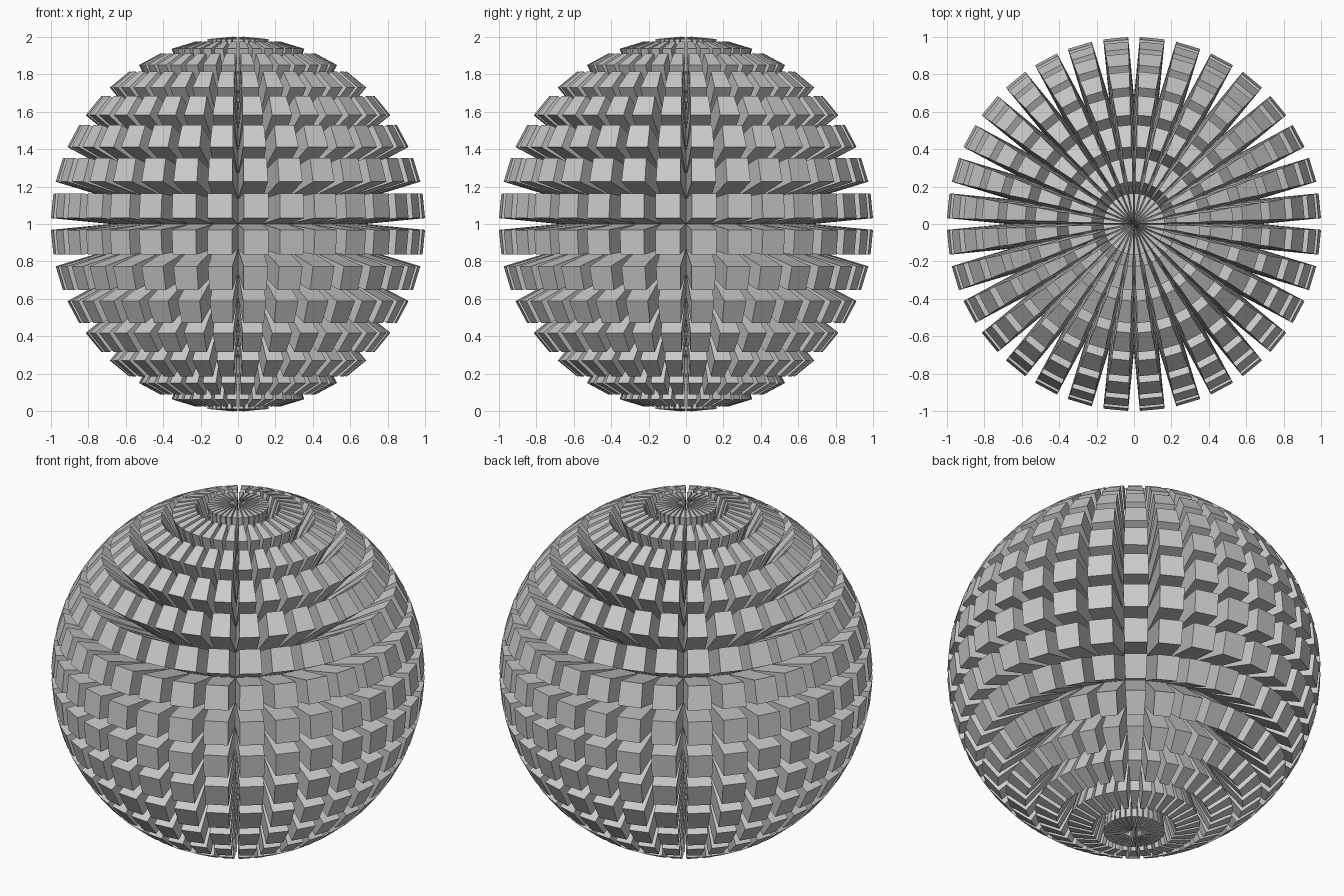
import bpy, bmesh
from mathutils import Vector

if "Cube" in bpy.data.objects:
    bpy.data.objects.remove(bpy.data.objects["Cube"])

RADIUS, DEPTH = 0.68, 0.3215  # core sphere radius, block height

# Core sphere: 32 segments, 16 rings
bm = bmesh.new()
bmesh.ops.create_uvsphere(bm, u_segments=32, v_segments=16, radius=RADIUS)

# Push every face out along its own normal as a separate straight block
caps = bmesh.ops.extrude_discrete_faces(bm, faces=bm.faces[:])["faces"]
for f in caps:
    f.normal_update()
    n = f.normal.copy()
    if n.dot(f.calc_center_median()) < 0:
        n.negate()
    for v in f.verts:
        v.co += n * DEPTH

# Stand the ball on z = 0
bmesh.ops.translate(bm, verts=bm.verts[:], vec=Vector((0, 0, 1)))
bmesh.ops.recalc_face_normals(bm, faces=bm.faces[:])

mesh = bpy.data.meshes.new("block_sphere")
bm.to_mesh(mesh)
bm.free()
obj = bpy.data.objects.new("block_sphere", mesh)
bpy.context.collection.objects.link(obj)
